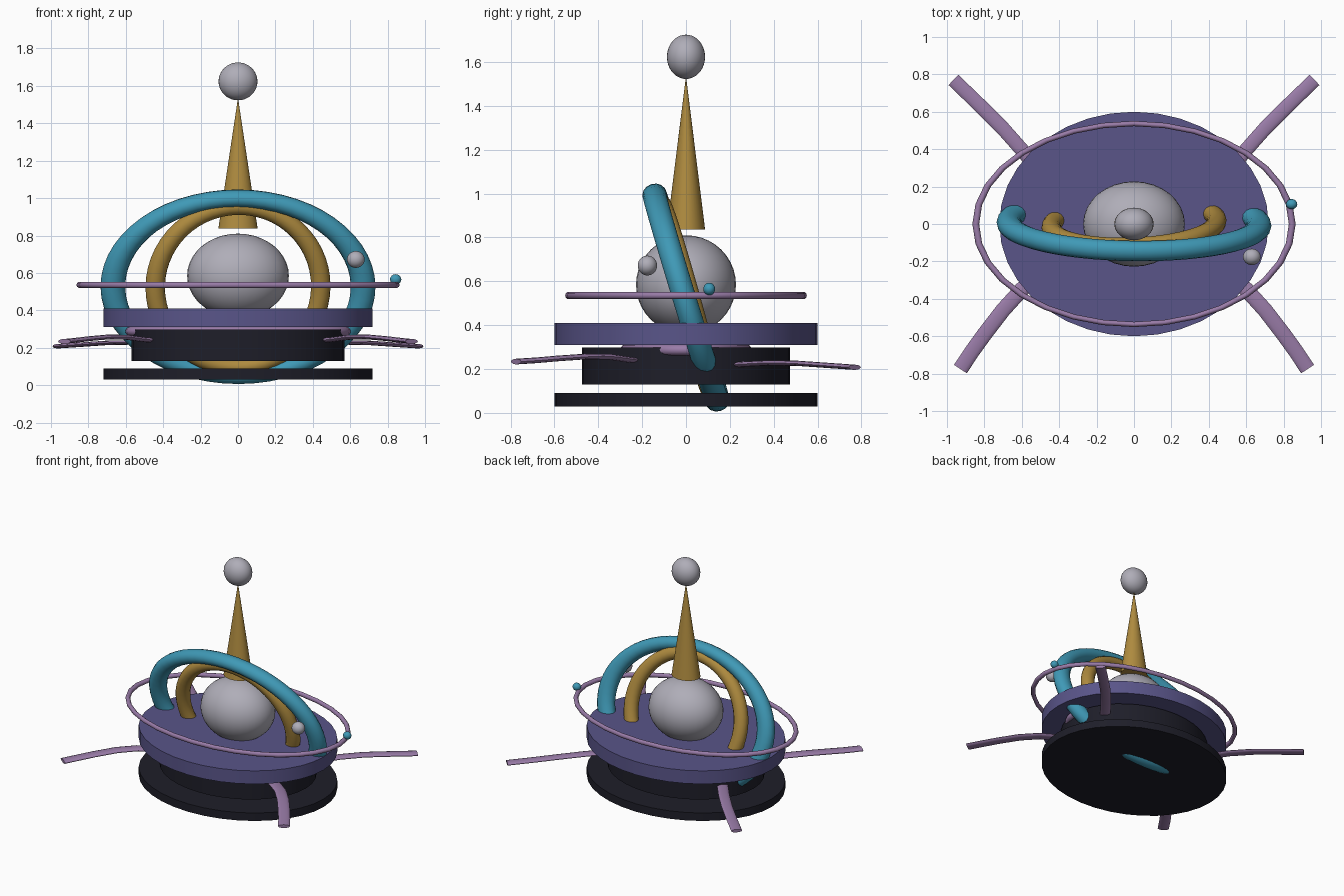
import bpy, bmesh, math
from mathutils import Vector, Matrix

if "Cube" in bpy.data.objects:
    bpy.data.objects.remove(bpy.data.objects["Cube"])


def material(name, rgb):
    m = bpy.data.materials.new(name)
    m.diffuse_color = (*rgb, 1)
    m.use_nodes = True
    m.node_tree.nodes["Principled BSDF"].inputs["Base Color"].default_value = m.diffuse_color
    return m


GREY = material("silver grey", (0.43, 0.42, 0.48))
GOLD = material("old gold", (0.43, 0.26, 0.05))
TEAL = material("teal", (0.05, 0.32, 0.47))
PURPLE = material("deep purple", (0.10, 0.09, 0.25))
MAUVE = material("mauve", (0.32, 0.20, 0.39))
DARK = material("near black", (0.013, 0.013, 0.022))


def finish(name, bm, mat, angle=35):
    bmesh.ops.recalc_face_normals(bm, faces=bm.faces)
    mesh = bpy.data.meshes.new(name)
    bm.to_mesh(mesh)
    bm.free()
    mesh.materials.append(mat)
    ob = bpy.data.objects.new(name, mesh)
    bpy.context.collection.objects.link(ob)
    bpy.ops.object.select_all(action='DESELECT')
    ob.select_set(True)
    bpy.context.view_layer.objects.active = ob
    bpy.ops.object.shade_smooth_by_angle(angle=math.radians(angle))
    return ob


def placed(loc, scale):
    return Matrix.Translation(loc) @ Matrix.Diagonal((*scale, 1))


def ball(name, loc, radii, mat):
    bm = bmesh.new()
    bmesh.ops.create_uvsphere(bm, u_segments=32, v_segments=20, radius=1,
                              matrix=placed(loc, radii))
    finish(name, bm, mat)


def drum(name, rx, ry, z0, z1, mat, top=1.0):
    bm = bmesh.new()
    bmesh.ops.create_cone(bm, cap_ends=True, segments=36, radius1=1, radius2=top, depth=1,
                          matrix=placed((0, 0, (z0 + z1) / 2), (rx, ry, z1 - z0)))
    finish(name, bm, mat)


def skin(bm, rings, closed):
    """Bridge a list of vertex loops; cap the ends when open."""
    n = len(rings[0])
    for i in range(len(rings) - (0 if closed else 1)):
        a, b = rings[i], rings[(i + 1) % len(rings)]
        for j in range(n):
            k = (j + 1) % n
            bm.faces.new((a[j], a[k], b[k], b[j]))
    if not closed:
        bm.faces.new(rings[0])
        bm.faces.new(rings[-1])


def hoop(name, z, a, b, ra, rb, rn, mat, lean=90, turn=0, seg=56, sides=14):
    """Oval torus: a/b half axes, ra/rb/rn tube radii; lean tips the b axis up from the ground."""
    rot = Matrix.Rotation(math.radians(turn), 3, 'Z') @ Matrix.Rotation(math.radians(lean), 3, 'X')
    bm = bmesh.new()
    rings = []
    for i in range(seg):
        t = math.tau * i / seg
        ring = []
        for j in range(sides):
            p = math.tau * j / sides
            v = Vector(((a + ra * math.cos(p)) * math.cos(t),
                        (b + rb * math.cos(p)) * math.sin(t), rn * math.sin(p)))
            ring.append(bm.verts.new(rot @ v + Vector((0, 0, z))))
        rings.append(ring)
    skin(bm, rings, True)
    finish(name, bm, mat, 60)


def arm(name, path, side, half_w, half_h, sides=12):
    """Flattened curved arm swept along a path, mirrored by side."""
    pts = [Vector((x * side, y, z)) for x, y, z in path]
    bm = bmesh.new()
    rings = []
    for i, p in enumerate(pts):
        d = (pts[min(i + 1, len(pts) - 1)] - pts[max(i - 1, 0)]).normalized()
        across = d.cross(Vector((0, 0, 1))).normalized()
        up = across.cross(d)
        rings.append([bm.verts.new(p + across * half_w * math.cos(math.tau * j / sides)
                                   + up * half_h * math.sin(math.tau * j / sides))
                      for j in range(sides)])
    skin(bm, rings, False)
    finish(name, bm, MAUVE, 50)


# Stacked oval platforms
drum("bottom_plate", 0.72, 0.60, 0.03, 0.09, DARK)
drum("middle_drum", 0.57, 0.475, 0.13, 0.298, DARK)
drum("upper_deck", 0.72, 0.60, 0.31, 0.41, PURPLE)
hoop("gap_ring", 0.287, 0.575, 0.277, 0.027, 0.022, 0.025, MAUVE, lean=0, seg=40)

# Core, spire and finial
ball("core_sphere", (0, 0, 0.585), (0.272, 0.228, 0.225), GREY)
drum("spire", 0.105, 0.087, 0.837, 1.53, GOLD, top=0.01)
ball("finial", (0, 0, 1.624), (0.104, 0.087, 0.101), GREY)

# Leaning hoops
hoop("outer_hoop", 0.526, 0.669, 0.494, 0.066, 0.047, 0.055, TEAL, lean=107, turn=-0.7)
hoop("inner_hoop", 0.526, 0.443, 0.445, 0.052, 0.045, 0.047, GOLD, lean=105.5, turn=2.4)

# Level orbit ring and its two small moons
hoop("orbit_ring", 0.536, 0.846, 0.537, 0.018, 0.014, 0.017, MAUVE, lean=0, seg=32, sides=10)
ball("grey_moon", (0.63, -0.176, 0.672), (0.047, 0.044, 0.045), GREY)
ball("teal_moon", (0.843, 0.106, 0.565), (0.030, 0.027, 0.028), TEAL)

# Four flat arms
FRONT = [(0.38, -0.19, 0.235), (0.50, -0.265, 0.243), (0.60, -0.35, 0.256), (0.70, -0.46, 0.257),
         (0.80, -0.59, 0.248), (0.865, -0.68, 0.24), (0.928, -0.775, 0.234)]
BACK = [(0.40, 0.15, 0.212), (0.49, 0.26, 0.222), (0.585, 0.38, 0.228), (0.70, 0.51, 0.226),
        (0.83, 0.64, 0.217), (0.965, 0.77, 0.208)]
for side, label in ((-1, "left"), (1, "right")):
    arm("front_arm_" + label, FRONT, side, 0.041, 0.013)
    arm("back_arm_" + label, BACK, side, 0.038, 0.012)
